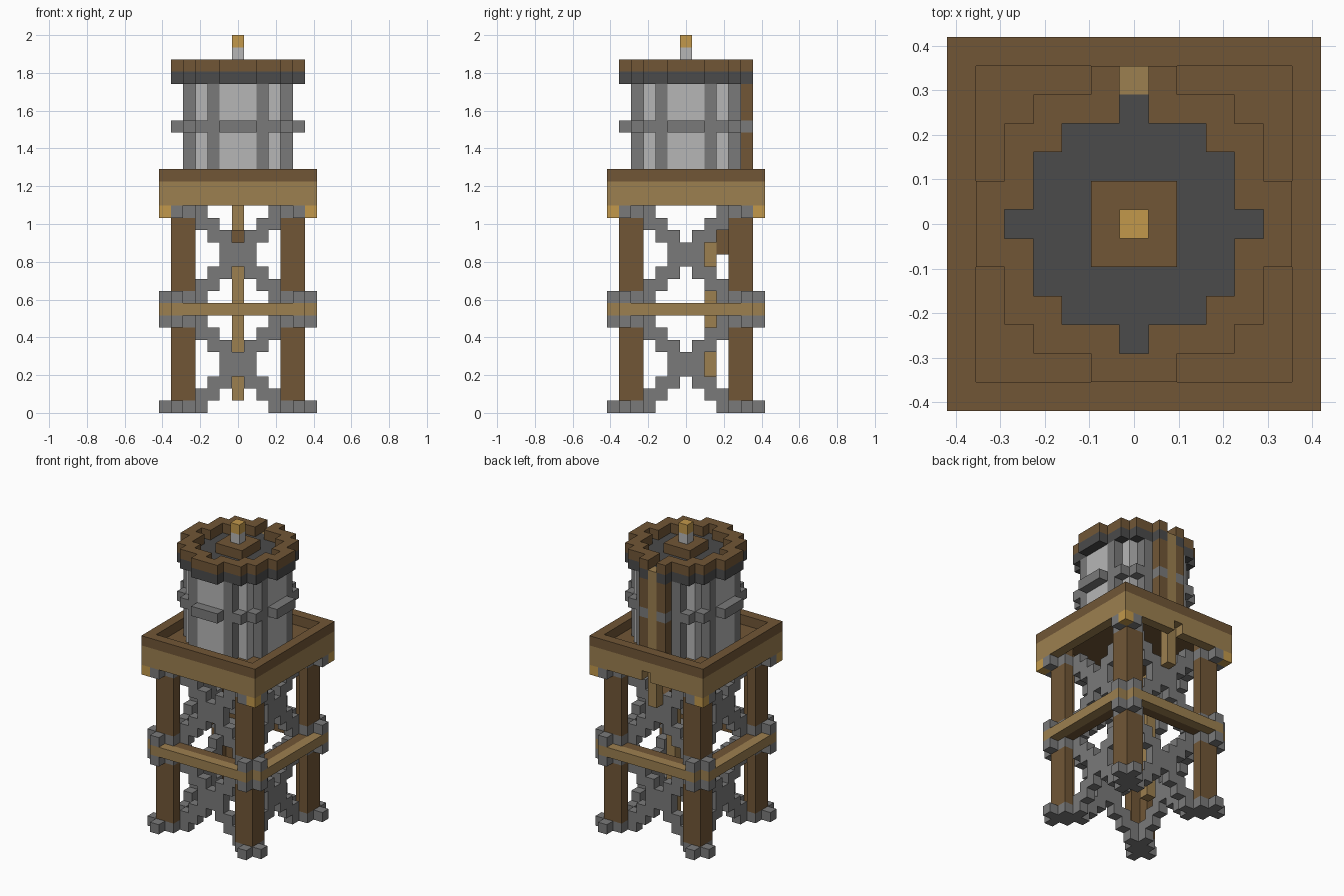
import bpy
import bmesh
from mathutils import Vector

cube = bpy.data.objects.get("Cube")
if cube:
    bpy.data.objects.remove(cube, do_unlink=True)

U = 2 / 31  # one block


def material(name, r, g, b):
    m = bpy.data.materials.new(name)
    m.use_nodes = True
    m.diffuse_color = (r, g, b, 1)
    m.node_tree.nodes["Principled BSDF"].inputs["Base Color"].default_value = (r, g, b, 1)
    return m


brown = material("dark_wood", .165, .094, .037)
tan = material("light_wood", .335, .215, .08)
gold = material("gold", .54, .315, .07)
grey = material("grey_metal", .195, .195, .195)
pale = material("pale_metal", .47, .47, .47)
dark = material("dark_metal", .07, .07, .07)

cells = {}   # block position -> part name, later parts replace earlier ones
parts = {}   # part name -> material


def fill(part, mat, xs, ys, zs):
    parts[part] = mat
    for x in xs:
        for y in ys:
            for z in zs:
                cells[x, y, z] = part


def span(a, b):
    return range(a, b + 1)


def around(part, mat, spots, zs):
    """Mirror blocks into all four quadrants, and across the diagonal."""
    for a, b in spots:
        for x, y in ((a, b), (b, a)):
            for sx in (-1, 1):
                for sy in (-1, 1):
                    fill(part, mat, [sx * x], [sy * y], zs)


def disk(part, mat, widths, zs):
    """Stepped round slab, widths listed from the middle row outwards."""
    for y, w in enumerate(widths):
        for s in (-1, 1):
            fill(part, mat, span(-w, w), [s * y], zs)


# L-shaped corner legs
around("legs", brown, [(4, 5), (5, 5)], span(0, 17))

# Flat cross braces on all four sides, in two storeys, with corner brackets
for low in (0, 9):
    for step in range(4):
        around("cross_braces", grey, [(3 - step, 4), (abs(4 - step), 4)],
               [low + step, low + 7 - step])
    around("leg_brackets", grey, [(4, 5), (5, 5), (5, 6)], [low, low + 7])

# Middle rails: light outer rail clamped by the brackets, dark inner rail
for s in (-1, 1):
    for part, mat, ring in (("inner_rails", brown, 5), ("outer_rails", tan, 6)):
        fill(part, mat, span(-5, 5), [s * ring], [8])
        fill(part, mat, [s * ring], span(-5, 5), [8])

# Platform: floor, edge beams, rim and corner caps
fill("platform_floor", brown, span(-5, 5), span(-5, 5), [18])
for s in (-6, 6):
    for part, mat, zs in (("platform_beams", tan, (17, 18)), ("platform_rim", brown, [19])):
        fill(part, mat, span(-6, 6), [s], zs)
        fill(part, mat, [s], span(-6, 6), zs)
around("corner_caps", gold, [(6, 6)], [16])
del cells[0, 6, 17]  # notch behind the pipe

# Round tank with ribs and a broken hoop
disk("tank_wall", pale, (4, 4, 4, 3, 2), span(19, 26))
around("tank_ribs", grey, [(2, 4)], span(19, 26))
fill("pipe_casing", brown, (-1, 1), [5], span(19, 26))
around("tank_hoop", grey, [(0, 5), (1, 5), (3, 3), (3, 4)], [23])

# Roof plate, crown ring, cap and finial
roof = (5, 5, 4, 4, 3, 1)
disk("roof_plate", dark, roof, [27])
disk("crown_ring", brown, roof, [28])
for y, w in enumerate((4, 3, 3, 2, 0)):
    for x in span(-w, w):
        cells.pop((x, y, 28), None)
        cells.pop((x, -y, 28), None)
cells.pop((0, 5, 28))
fill("roof_cap", brown, span(-1, 1), span(-1, 1), [28])
fill("finial_stem", pale, [0], [0], [29])
fill("finial_tip", gold, [0], [0], [30])

# Water pipe: down the back, elbow inwards, down the middle
fill("upper_pipe", tan, [0], [5], span(14, 27))
fill("pipe_elbow", brown, [0], (3, 4), [14])
fill("pipe_elbow", brown, [0], [3], [13])
fill("lower_pipe", tan, [0], [2], span(1, 13))

# Build each part from its exposed block faces
AXES = [Vector(v) for v in ((1, 0, 0), (0, 1, 0), (0, 0, 1))]
for part, mat in parts.items():
    bm = bmesh.new()
    for cell, owner in cells.items():
        if owner != part:
            continue
        centre = Vector(cell) + Vector((0, 0, .5))
        for i in range(3):
            for s in (-1, 1):
                n = AXES[i] * s
                if tuple(int(c) for c in Vector(cell) + n) in cells:
                    continue
                p, q = AXES[(i + 1) % 3] / 2, AXES[(i + 2) % 3] / 2 * s
                mid = centre + n / 2
                bm.faces.new([bm.verts.new((mid + o) * U)
                              for o in (-p - q, p - q, p + q, q - p)])
    bmesh.ops.remove_doubles(bm, verts=bm.verts[:], dist=U / 100)
    bmesh.ops.dissolve_limit(bm, angle_limit=.01, verts=bm.verts[:], edges=bm.edges[:])
    mesh = bpy.data.meshes.new(part)
    bm.to_mesh(mesh)
    bm.free()
    mesh.materials.append(mat)
    bpy.context.collection.objects.link(bpy.data.objects.new(part, mesh))
